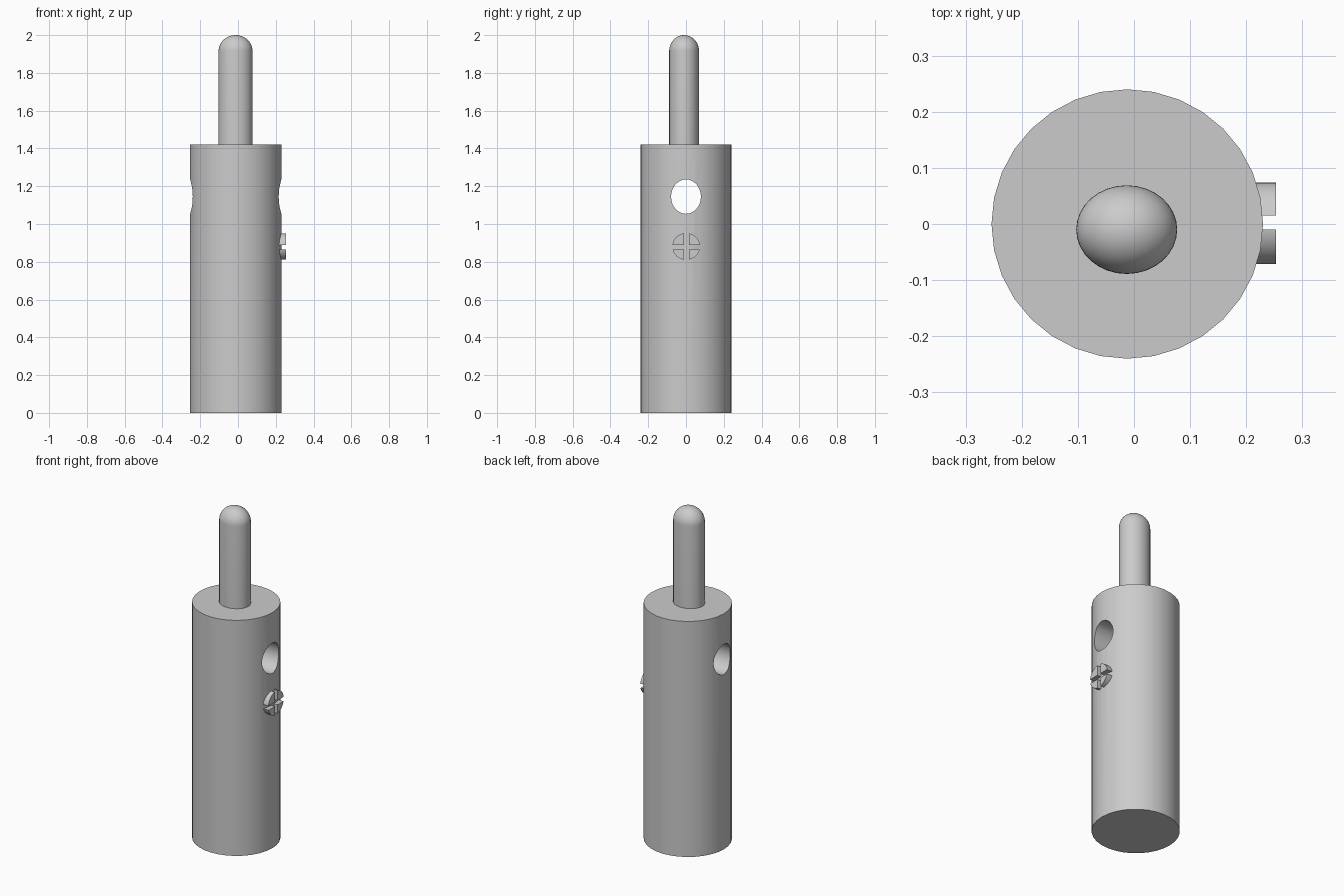
import bpy, bmesh
from math import pi, sin, cos, radians

if "Cube" in bpy.data.objects:
    bpy.data.objects.remove(bpy.data.objects["Cube"])


def cylinder(name, center, radii, depth, along_x=False, sides=32):
    rot = (0, pi / 2, 0) if along_x else (0, 0, 0)
    bpy.ops.mesh.primitive_cylinder_add(vertices=sides, radius=1, depth=1,
                                        location=center, rotation=rot)
    ob = bpy.context.object
    ob.name = name
    ob.scale = (radii[0], radii[1], depth)
    bpy.ops.object.transform_apply(location=False, rotation=True, scale=True)
    return ob


def box(name, center, size):
    bpy.ops.mesh.primitive_cube_add(size=1, location=center)
    ob = bpy.context.object
    ob.name = name
    ob.scale = size
    bpy.ops.object.transform_apply(location=False, rotation=False, scale=True)
    return ob


def cut(target, cutter):
    cutter.hide_render = True
    mod = target.modifiers.new("cut", 'BOOLEAN')
    mod.operation = 'DIFFERENCE'
    mod.solver = 'EXACT'
    mod.object = cutter
    bpy.ops.object.select_all(action='DESELECT')
    bpy.context.view_layer.objects.active = target
    target.select_set(True)
    bpy.ops.object.modifier_apply(modifier=mod.name)
    bpy.data.objects.remove(cutter, do_unlink=True)


def smooth(ob):
    bpy.ops.object.select_all(action='DESELECT')
    bpy.context.view_layer.objects.active = ob
    ob.select_set(True)
    bpy.ops.object.shade_smooth_by_angle(angle=radians(30))


# Handle body with a cross hole running through along x
body = cylinder("body", (-0.012, 0, 0.71), (0.242, 0.24), 1.42)
hole = cylinder("hole_cutter", (0, 0, 1.145), (0.091, 0.079), 1.0, along_x=True)
cut(body, hole)
smooth(body)

# Round-tipped pin, turned from a half profile and slightly oval
RX, RY, SHOULDER, TOP = 0.09, 0.079, 1.915, 2.0
profile = [(0, 1.39), (1, 1.39)]
for i in range(13):
    a = i / 12 * pi / 2
    profile.append((cos(a) if i < 12 else 0, SHOULDER + (TOP - SHOULDER) * sin(a)))
bm = bmesh.new()
verts = [bm.verts.new((r, 0, z)) for r, z in profile]
edges = [bm.edges.new(p) for p in zip(verts, verts[1:])]
bmesh.ops.spin(bm, geom=verts + edges, cent=(0, 0, 0), axis=(0, 0, 1),
               angle=2 * pi, steps=32, use_duplicate=False)
bmesh.ops.remove_doubles(bm, verts=bm.verts, dist=1e-4)
bmesh.ops.scale(bm, vec=(RX, RY, 1), verts=bm.verts)
bmesh.ops.recalc_face_normals(bm, faces=bm.faces)
mesh = bpy.data.meshes.new("pin")
bm.to_mesh(mesh)
bm.free()
pin = bpy.data.objects.new("pin", mesh)
pin.location = (-0.013, -0.01, 0)
bpy.context.collection.objects.link(pin)
smooth(pin)

# Cross-slotted screw head below the hole
screw = cylinder("screw_head", (0.2265, 0.001, 0.881), (0.071, 0.0735), 0.053, along_x=True)
cut(screw, box("slot_cutter", (0.24, 0.003, 0.881), (0.2, 0.025, 0.3)))
cut(screw, box("slot_cutter", (0.24, 0.0, 0.877), (0.2, 0.3, 0.026)))
smooth(screw)
